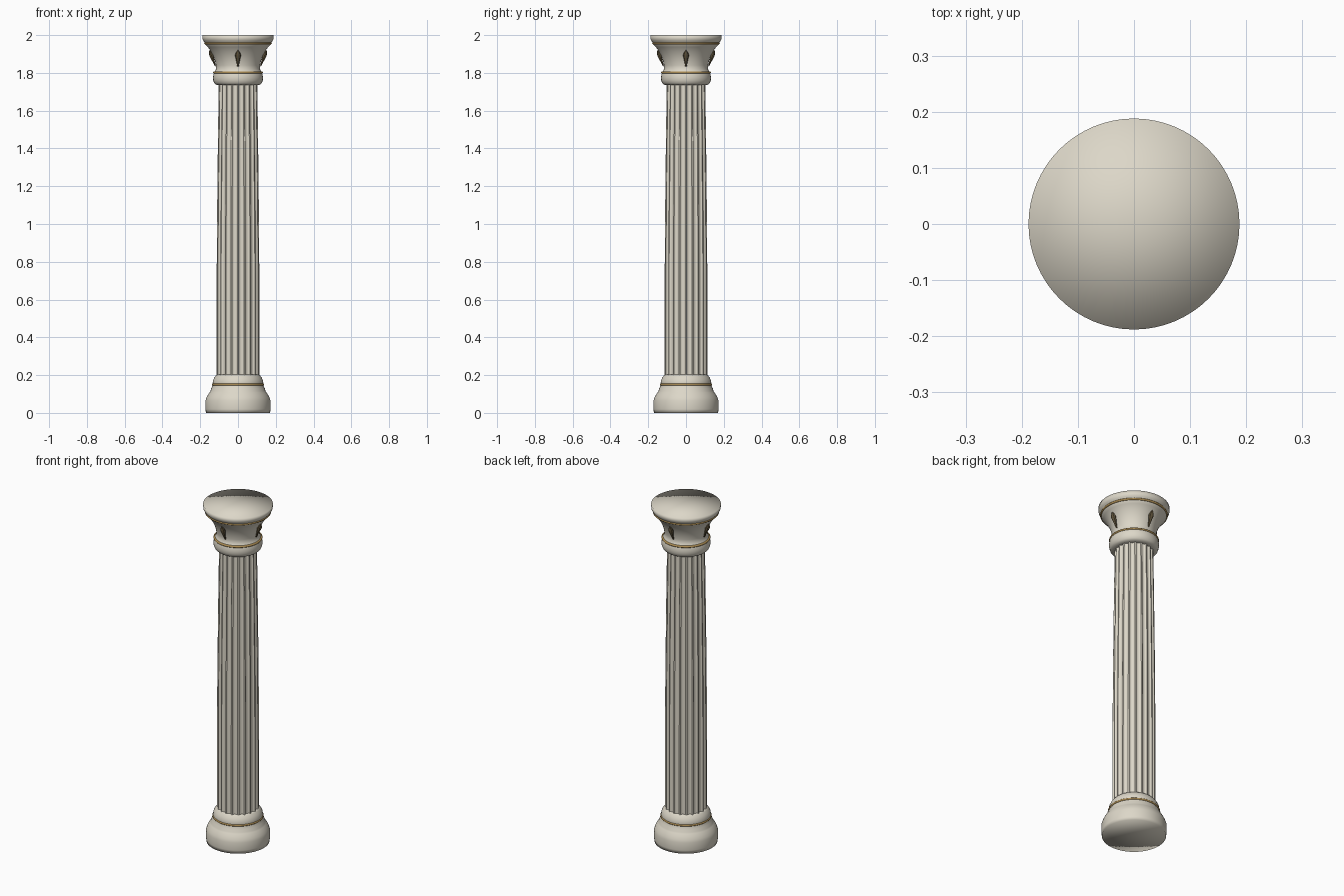
import bpy, bmesh, math
from mathutils import Matrix

if "Cube" in bpy.data.objects:
    bpy.data.objects.remove(bpy.data.objects["Cube"])


def material(name, rgb):
    m = bpy.data.materials.new(name)
    m.diffuse_color = (*rgb, 1)
    m.use_nodes = True
    m.node_tree.nodes["Principled BSDF"].inputs["Base Color"].default_value = m.diffuse_color
    return m


stone = material("stone", (0.72, 0.68, 0.58))
gold = material("gilding", (0.42, 0.27, 0.09))
bronze = material("bronze", (0.12, 0.09, 0.045))


def finish(bm, name, mat, smooth_all=True):
    bmesh.ops.recalc_face_normals(bm, faces=bm.faces)
    me = bpy.data.meshes.new(name)
    bm.to_mesh(me)
    bm.free()
    me.materials.append(mat)
    ob = bpy.data.objects.new(name, me)
    bpy.context.collection.objects.link(ob)
    for p in me.polygons:
        p.use_smooth = True
    if not smooth_all:
        bpy.ops.object.select_all(action='DESELECT')
        ob.select_set(True)
        bpy.context.view_layer.objects.active = ob
        bpy.ops.object.shade_smooth_by_angle(angle=math.radians(35))
    return ob


def stack(name, profile, mat, segs=64, shape=lambda a: 0.0, smooth_all=True):
    """Closed turned solid from (radius, z) pairs; shape(a) offsets the radius."""
    bm = bmesh.new()
    rings = []
    for r, z in profile:
        ring = []
        for i in range(segs):
            a = 2 * math.pi * i / segs
            q = r + shape(a)
            ring.append(bm.verts.new((q * math.cos(a), q * math.sin(a), z)))
        rings.append(ring)
    for lo, hi in zip(rings, rings[1:]):
        for i in range(segs):
            j = (i + 1) % segs
            bm.faces.new((lo[i], lo[j], hi[j], hi[i]))
    # fan caps
    for ring, z in ((rings[0], profile[0][1]), (rings[-1], profile[-1][1])):
        c = bm.verts.new((0, 0, z))
        for i in range(segs):
            bm.faces.new((ring[i], ring[(i + 1) % segs], c))
    return finish(bm, name, mat, smooth_all)


# moulded base
stack("base", [(0.170, 0), (0.172, 0.02), (0.172, 0.065), (0.167, 0.08),
               (0.160, 0.095), (0.151, 0.108), (0.146, 0.115), (0.142, 0.13),
               (0.134, 0.142), (0.134, 0.158), (0.133, 0.170),
               (0.126, 0.186), (0.117, 0.198), (0.112, 0.203)], stone)

# fluted shaft with a gentle swelling
FLUTES = 20


def flute(a):
    t = (a * FLUTES / (2 * math.pi)) % 1.0
    u = (t - 0.5) / 0.4
    return -0.009 * math.sqrt(max(0.0, 1 - u * u))


shaft = []
for k in range(13):
    t = k / 12
    shaft.append((0.113 - 0.011 * max(0.0, (t - 0.3) / 0.7) ** 1.5, 0.195 + 1.55 * t))
stack("fluted_shaft", shaft, stone, FLUTES * 10, flute, False)

# capital: necking, bell and round abacus
stack("capital", [(0.104, 1.735), (0.118, 1.738), (0.126, 1.746), (0.131, 1.760),
                  (0.132, 1.775), (0.130, 1.790), (0.127, 1.800), (0.122, 1.810),
                  (0.116, 1.820), (0.117, 1.840), (0.122, 1.865), (0.131, 1.890),
                  (0.144, 1.915), (0.160, 1.937), (0.171, 1.948), (0.175, 1.960),
                  (0.182, 1.968), (0.187, 1.978), (0.188, 2.0)], stone)

# gilded rings
for name, r, z in (("base_ring", 0.132, 0.150), ("neck_ring", 0.126, 1.802),
                   ("abacus_ring", 0.173, 1.957)):
    prof = [(r + 0.006 * math.sin(math.pi * k / 8), z - 0.006 * math.cos(math.pi * k / 8))
            for k in range(9)]
    stack(name, prof, gold)

# four pointed leaves leaning on the bell
for i in range(4):
    leaf = stack("leaf_%d" % (i + 1), [(0.004, -0.045), (0.009, -0.015), (0.016, 0.018),
                                       (0.010, 0.034), (0.001, 0.047)], bronze, 8,
                 smooth_all=False)
    leaf.data.transform(Matrix.Rotation(i * math.pi / 2, 4, 'Z')
                        @ Matrix.Translation((0.135, 0, 1.877))
                        @ Matrix.Rotation(math.radians(20), 4, 'Y')
                        @ Matrix.Diagonal((0.7, 1, 1, 1)))
